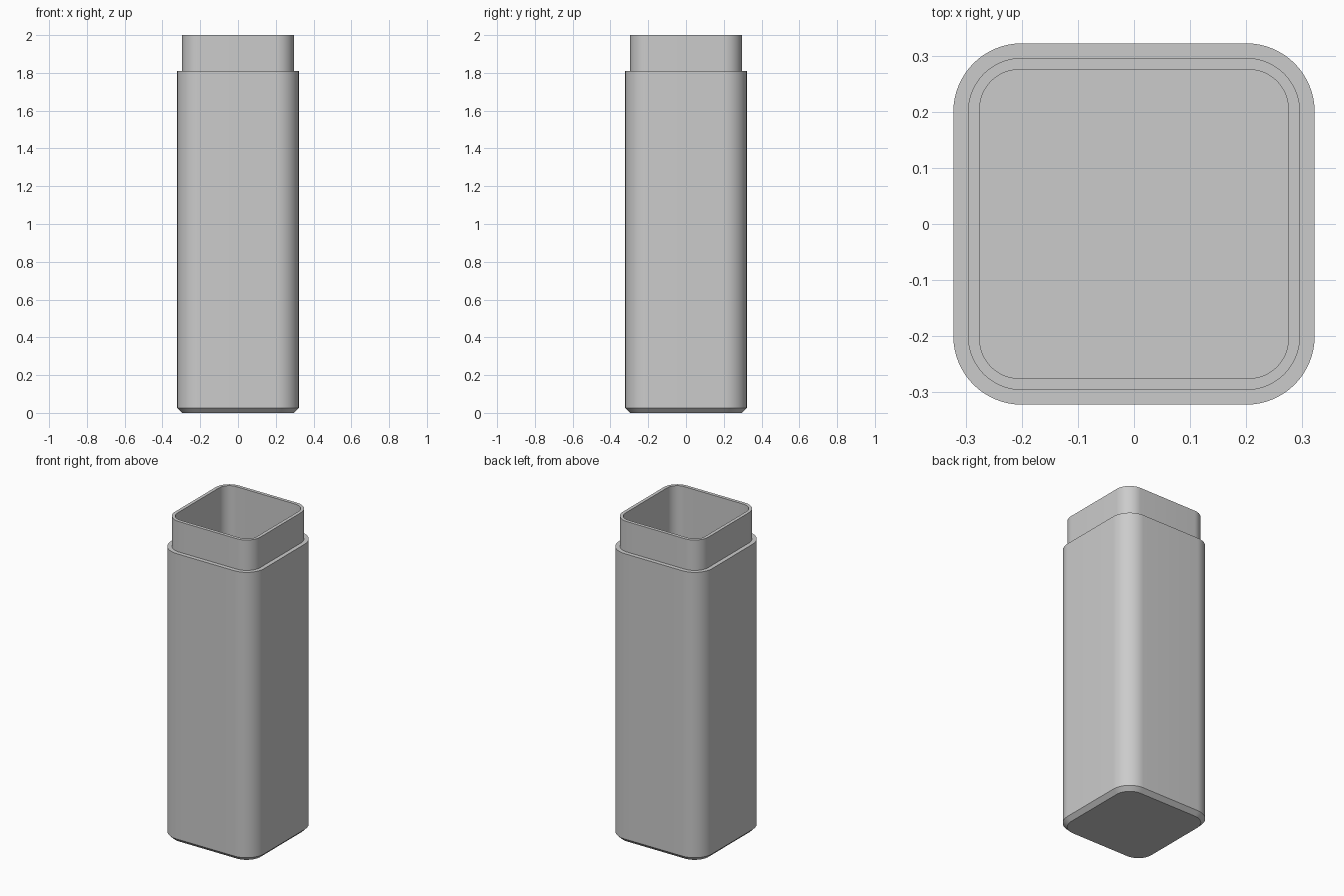
import bpy
import bmesh
from math import cos, sin, pi, radians

cube = bpy.data.objects.get("Cube")
if cube:
    bpy.data.objects.remove(cube, do_unlink=True)

CORNER_STEPS = 16

grey = bpy.data.materials.new("plain grey")
grey.use_nodes = True
colour = (0.6, 0.6, 0.6, 1)
grey.diffuse_color = colour
grey.node_tree.nodes["Principled BSDF"].inputs["Base Color"].default_value = colour


def rounded_square(bm, half, radius, z):
    """Ring of vertices around a square with rounded corners."""
    ring = []
    centre = half - radius
    for corner, (sx, sy) in enumerate([(1, 1), (-1, 1), (-1, -1), (1, -1)]):
        for step in range(CORNER_STEPS + 1):
            a = (corner + step / CORNER_STEPS) * pi / 2
            ring.append(bm.verts.new((sx * centre + radius * cos(a),
                                      sy * centre + radius * sin(a), z)))
    return ring


# Wall section: half width, corner radius, height, from base up and back inside
section = [
    (0.297, 0.097, 0.0),     # base
    (0.322, 0.122, 0.025),   # top of the base chamfer
    (0.322, 0.122, 1.81),    # shoulder edge
    (0.296, 0.096, 1.81),    # foot of the neck
    (0.296, 0.096, 2.0),     # rim, outside
    (0.275, 0.07, 2.0),      # rim, inside
    (0.275, 0.07, 0.047),    # inner floor
]

# Hollow container body
bm = bmesh.new()
rings = [rounded_square(bm, *row) for row in section]
for low, high in zip(rings, rings[1:]):
    for i in range(len(low)):
        j = (i + 1) % len(low)
        bm.faces.new((low[i], low[j], high[j], high[i]))
bm.faces.new(rings[0][::-1])
bm.faces.new(rings[-1])

mesh = bpy.data.meshes.new("container_body")
bm.to_mesh(mesh)
bm.free()
mesh.materials.append(grey)
body = bpy.data.objects.new("container_body", mesh)
bpy.context.collection.objects.link(body)

# Smooth corners with crisp edges
bpy.ops.object.select_all(action='DESELECT')
body.select_set(True)
bpy.context.view_layer.objects.active = body
bpy.ops.object.shade_smooth_by_angle(angle=radians(30))
